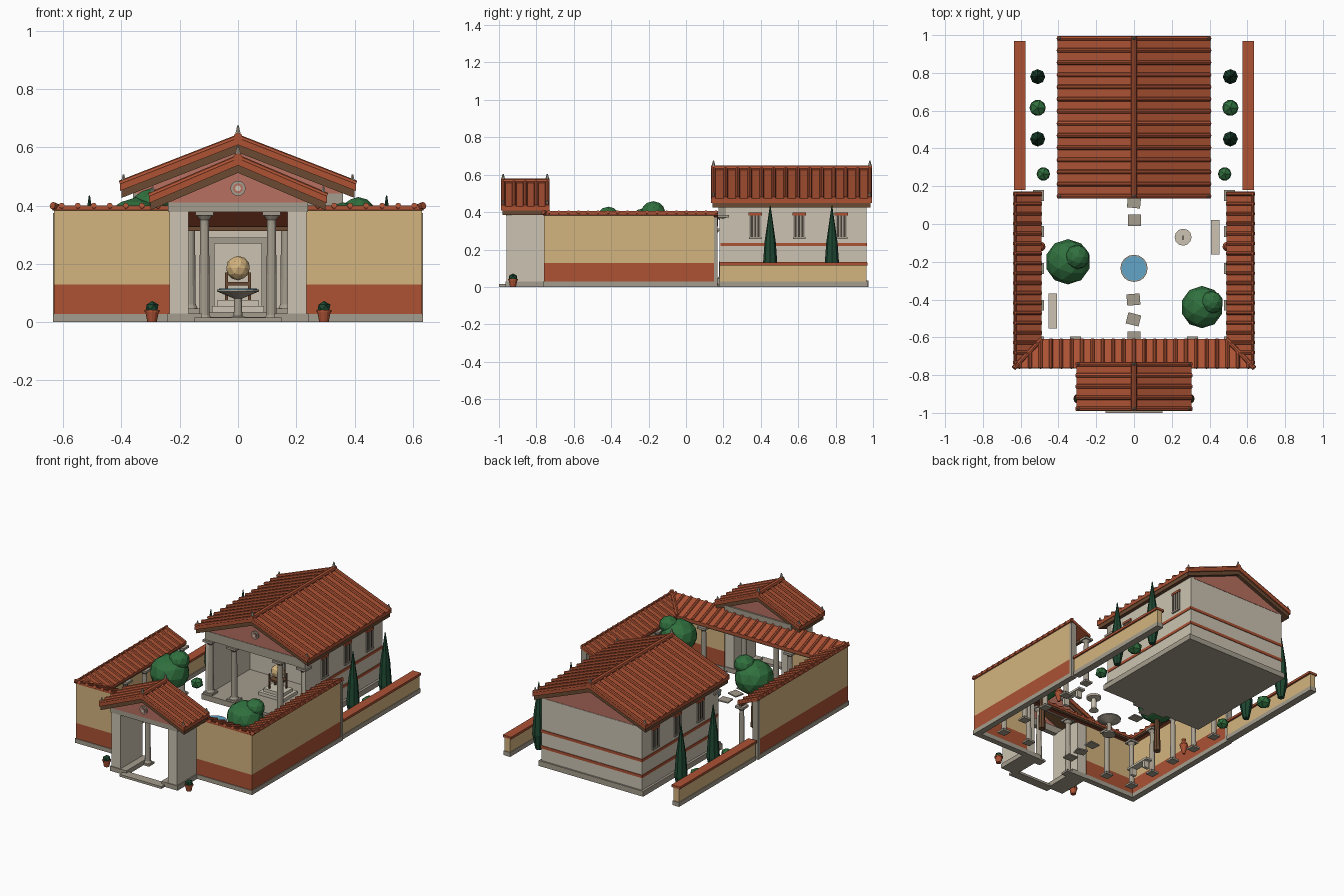
import bpy, bmesh, math
from mathutils import Vector, Matrix

if "Cube" in bpy.data.objects:
    bpy.data.objects.remove(bpy.data.objects["Cube"])


def lin(c):
    return tuple((v / 255 / 12.92) if v < 10 else ((v / 255 + 0.055) / 1.055) ** 2.4 for v in c) + (1,)


MATS = {}
for key, rgb in {"terracotta": (172, 82, 52), "ochre plaster": (212, 180, 126), "pale plaster": (204, 196, 178),
                 "grey stone": (165, 157, 142), "leaf green": (48, 112, 62), "cypress green": (30, 72, 50),
                 "water blue": (98, 165, 198), "brown wood": (106, 74, 50), "pink plaster": (182, 112, 96),
                 "dark opening": (72, 62, 56)}.items():
    MATS[key] = bpy.data.materials.new(key)
    MATS[key].diffuse_color = lin(rgb)


# geometry helpers: each adds a shape to a bmesh
def box(bm, x0, x1, y0, y1, z0, z1, rot=0):
    c = Vector(((x0 + x1) / 2, (y0 + y1) / 2, (z0 + z1) / 2))
    m = Matrix.Translation(c) @ Matrix.Rotation(rot, 4, 'Z') @ Matrix.Diagonal((abs(x1 - x0), y1 - y0, z1 - z0, 1))
    bmesh.ops.create_cube(bm, size=1, matrix=m)


def rod(bm, a, b, r, r2=None, n=8):
    a, b = Vector(a), Vector(b)
    q = (b - a).to_track_quat('Z', 'Y').to_matrix().to_4x4()
    bmesh.ops.create_cone(bm, cap_ends=True, segments=n, radius1=r, radius2=r if r2 is None else r2,
                          depth=(b - a).length, matrix=Matrix.Translation((a + b) / 2) @ q)


def ball(bm, p, r, sz=1, sub=2):
    bmesh.ops.create_icosphere(bm, subdivisions=sub, radius=r,
                               matrix=Matrix.Translation(p) @ Matrix.Diagonal((1, 1, sz, 1)))


def loft(bm, top, offset):
    a = [bm.verts.new(p) for p in top]
    b = [bm.verts.new(Vector(p) + Vector(offset)) for p in top]
    faces = [bm.faces.new(a), bm.faces.new(b[::-1])]
    for i in range(len(a)):
        j = (i + 1) % len(a)
        faces.append(bm.faces.new((a[j], a[i], b[i], b[j])))
    bmesh.ops.recalc_face_normals(bm, faces=faces)


def lathe(bm, x, y, prof, n=12):
    for (r0, z0), (r1, z1) in zip(prof, prof[1:]):
        rod(bm, (x, y, z0), (x, y, z1), r0, r1, n)


def part(name, mat, build):
    bm = bmesh.new()
    build(bm)
    me = bpy.data.meshes.new(name)
    bm.to_mesh(me)
    bm.free()
    me.materials.append(MATS[mat])
    ob = bpy.data.objects.new(name, me)
    bpy.context.collection.objects.link(ob)


def boxes(name, mat, rows, mirror=False):
    def f(bm):
        for r in rows:
            box(bm, *r)
            if mirror:
                box(bm, -r[1], -r[0], *r[2:])
    part(name, mat, f)


def column(bm, x, y, z0, z1, r=0.017):
    box(bm, x - r * 1.6, x + r * 1.6, y - r * 1.6, y + r * 1.6, z0, z0 + 0.012)
    lathe(bm, x, y, [(r * 1.35, z0 + 0.012), (r, z0 + 0.025), (r * 0.85, z1 - 0.03), (r * 1.5, z1 - 0.014)])
    box(bm, x - r * 1.7, x + r * 1.7, y - r * 1.7, y + r * 1.7, z1 - 0.014, z1)


# pitched tile roof with rolls, ridge, gable boards, pediments and finials
def gable_roof(name, w, y0, y1, zr, ze, n, wall_w, wall_y):
    s = (zr - ze) / w

    def chevron(bm, d, t, ya, yb, ww):
        loft(bm, [(-ww, ya, zr - d - s * ww), (0, ya, zr - d), (ww, ya, zr - d - s * ww),
                  (ww, ya, zr - d - t - s * ww), (0, ya, zr - d - t), (-ww, ya, zr - d - t - s * ww)], (0, yb - ya, 0))

    def tiles(bm):
        chevron(bm, 0, 0.022, y0, y1, w)
        for i in range(n):
            y = y0 + 0.012 + (y1 - y0 - 0.024) * i / (n - 1)
            for sx in (-1, 1):
                rod(bm, (0, y, zr + 0.002), (sx * w, y, ze + 0.002), 0.012)
        rod(bm, (0, y0, zr + 0.004), (0, y1, zr + 0.004), 0.016)
    part(name + "_tiles", "terracotta", tiles)
    part(name + "_boards", "brown wood", lambda bm: chevron(bm, 0.022, 0.026, y0 + 0.008, y1 - 0.008, w - 0.005))
    zb = zr - 0.048 - s * wall_w

    def gables(bm):
        for ya, d in ((wall_y[0], 0.02), (wall_y[1], -0.02)):
            loft(bm, [(-wall_w, ya, zb), (0, ya, zr - 0.045), (wall_w, ya, zb)], (0, d, 0))
    part(name + "_pediments", "pink plaster", gables)

    def finials(bm):
        for y in (y0 + 0.012, y1 - 0.012):
            for x, z in ((-w + 0.012, ze), (0, zr + 0.01), (w - 0.012, ze)):
                rod(bm, (x, y, z), (x, y, z + 0.035), 0.012, 0.003, 6)

        # round medallion on the front pediment
        zm = zr - 0.048 - s * wall_w * 0.52
        rod(bm, (0, wall_y[0] - 0.008, zm), (0, wall_y[0], zm), 0.026, n=16)
    part(name + "_finials", "grey stone", finials)
    zm = zr - 0.048 - s * wall_w * 0.52
    part(name + "_medallion_inset", "pink plaster",
         lambda bm: rod(bm, (0, wall_y[0] - 0.010, zm), (0, wall_y[0] - 0.004, zm), 0.017, n=16))
    part(name + "_medallion_boss", "pale plaster",
         lambda bm: rod(bm, (0, wall_y[0] - 0.014, zm), (0, wall_y[0] - 0.004, zm), 0.010, n=12))


# main house
boxes("house_base", "grey stone", [(-0.375, 0.375, 0.16, 0.975, 0, 0.035), (-0.12, 0.12, 0.135, 0.16, 0, 0.018)])
boxes("house_walls", "pale plaster", [(-0.36, -0.335, 0.18, 0.965, 0.035, 0.45), (0.335, 0.36, 0.18, 0.965, 0.035, 0.45),
                                      (-0.335, 0.335, 0.94, 0.965, 0.035, 0.44), (-0.335, 0.335, 0.6, 0.62, 0.035, 0.44)])
boxes("house_entablature", "grey stone", [(-0.36, 0.36, 0.175, 0.215, 0.385, 0.442)])
boxes("house_stripes", "terracotta", [(sx, sx + 0.008, 0.185, 0.969, z, z + 0.018) for sx in (-0.364, 0.356) for z in (0.115, 0.218)]
      + [(-0.364, 0.364, 0.961, 0.969, z, z + 0.018) for z in (0.115, 0.218)])
part("house_columns", "grey stone", lambda bm: [column(bm, x, 0.197, 0.035, 0.385, 0.02) for x in (-0.335, -0.165, 0.165, 0.335)])
gable_roof("house_roof", 0.405, 0.135, 0.995, 0.63, 0.472, 14, 0.36, (0.178, 0.965))
WY = (0.37, 0.605, 0.83)
boxes("window_openings", "dark opening", [(0.358, 0.363, y - 0.028, y + 0.028, 0.265, 0.385) for y in WY], True)
boxes("window_bars", "grey stone", [(0.358, 0.368, y + d - 0.004, y + d + 0.004, 0.265, 0.385) for y in WY for d in (-0.028, -0.009, 0.009, 0.028)]
      + [(0.358, 0.37, y - 0.034, y + 0.034, 0.257, 0.266) for y in WY], True)
boxes("window_lintels", "terracotta", [(0.358, 0.37, y - 0.036, y + 0.036, 0.383, 0.397) for y in WY], True)
boxes("inner_door", "grey stone", [(-0.1, -0.08, 0.59, 0.602, 0.035, 0.28), (0.08, 0.1, 0.59, 0.602, 0.035, 0.28),
                                   (-0.11, 0.11, 0.588, 0.602, 0.27, 0.29)])

# globe on a stand inside the porch
boxes("globe_table", "pale plaster", [(-0.09, 0.09, 0.34, 0.48, 0.035, 0.055), (-0.07, 0.07, 0.36, 0.46, 0.055, 0.075)])
boxes("globe_stand", "brown wood", [(x - 0.005, x + 0.005, y - 0.005, y + 0.005, 0.07, 0.17) for x in (-0.04, 0.04) for y in (0.38, 0.44)]
      + [(-0.045, 0.045, 0.375, 0.445, 0.125, 0.137)])
part("globe", "ochre plaster", lambda bm: ball(bm, (0, 0.41, 0.185), 0.042))

# courtyard walls, in stacked colour bands
for nm, mt, z0, z1, e in (("wall_base", "grey stone", 0, 0.028, 0.004), ("wall_band", "terracotta", 0.028, 0.128, 0),
                          ("wall_upper", "ochre plaster", 0.128, 0.385, 0)):
    boxes(nm, mt, [(0.6 - e, 0.631 + e, -0.76 - e, 0.15, z0, z1), (0.235, 0.6, -0.76 - e, -0.73 + e, z0, z1)], True)
boxes("wall_end_posts", "grey stone", [(0.596, 0.635, 0.15, 0.168, 0, 0.375)], True)

# sloping gallery roof around three sides
XO, XI, YO, YI, ZO, ZI = 0.637, 0.49, -0.763, -0.61, 0.4, 0.338


def gallery(bm):
    dn = (0, 0, -0.016)
    for s in (-1, 1):
        loft(bm, [(s * XO, YO, ZO), (s * XO, 0.172, ZO), (s * XI, 0.172, ZI), (s * XI, YI, ZI)], dn)
        for i in range(18):
            y = YO + 0.03 + i * 0.0525
            t = min(1, (y - YO) / (YI - YO))
            rod(bm, (s * XO, y, ZO), (s * (XO + (XI - XO) * t), y, ZO + (ZI - ZO) * t), 0.010)
        rod(bm, (s * XO, YO, ZO), (s * XI, YI, ZI), 0.013)
        rod(bm, (s * (XO - 0.008), YO, ZO), (s * (XO - 0.008), 0.172, ZO), 0.007)
    loft(bm, [(-XO, YO, ZO), (XO, YO, ZO), (XI, YI, ZI), (-XI, YI, ZI)], dn)
    for i in range(23):
        x = -0.605 + i * 0.055
        t = min(1, (XO - abs(x)) / (XO - XI))
        rod(bm, (x, YO, ZO), (x, YO + (YI - YO) * t, ZO + (ZI - ZO) * t), 0.010)


part("gallery_roof", "terracotta", gallery)
boxes("gallery_beams", "brown wood", [(0.495, 0.515, -0.635, 0.165, 0.312, 0.328)], True)
boxes("gallery_front_beam", "brown wood", [(-0.515, 0.515, -0.635, -0.615, 0.312, 0.328)])
part("gallery_columns", "grey stone", lambda bm: [column(bm, s * x, y, 0, 0.313) for s in (-1, 1) for x, y in (
    (0.505, -0.625), (0.505, -0.43), (0.505, -0.235), (0.505, -0.04), (0.505, 0.15), (0.31, -0.625))])

# entrance gate
boxes("gate_base", "grey stone", [(0.125, 0.242, -0.965, -0.73, 0, 0.03)], True)
boxes("gate_step", "grey stone", [(-0.15, 0.15, -1.0, -0.94, 0, 0.015)])
boxes("gate_piers", "pale plaster", [(0.17, 0.235, -0.96, -0.735, 0.03, 0.385)], True)
boxes("gate_beams", "grey stone", [(-0.24, 0.24, -0.962, -0.93, 0.378, 0.425), (-0.24, 0.24, -0.765, -0.735, 0.378, 0.425)])
part("gate_columns", "grey stone", lambda bm: [column(bm, s * 0.115, -0.76, 0.0, 0.38, 0.018) for s in (-1, 1)])
gable_roof("gate_roof", 0.305, -0.99, -0.73, 0.56, 0.43, 5, 0.24, (-0.964, -0.745))

# low garden walls
boxes("garden_wall_base", "grey stone", [(0.583, 0.629, 0.18, 0.97, 0, 0.028)], True)
boxes("garden_wall", "ochre plaster", [(0.587, 0.625, 0.18, 0.965, 0.028, 0.115)], True)
boxes("garden_wall_coping", "terracotta", [(0.575, 0.635, 0.18, 0.97, 0.115, 0.13)], True)

# planting
part("cypresses", "cypress green", lambda bm: [lathe(bm, s * 0.51, y, [(0.02, 0), (0.04, 0.1), (0.03, 0.24), (0.002, 0.435)], 8)
                                               for s in (-1, 1) for y in (0.45, 0.78)])
part("bushes", "leaf green", lambda bm: [ball(bm, (s * x, y, r * 0.9), r, 0.9, 1) for s in (-1, 1) for x, y, r in (
    (0.51, 0.615, 0.048), (0.48, 0.265, 0.04))])
part("tree_crowns", "leaf green", lambda bm: [ball(bm, p, r, 0.9) for p, r in (
    ((-0.35, -0.2, 0.32), 0.12), ((-0.3, -0.175, 0.4), 0.065), ((0.36, -0.44, 0.31), 0.112), ((0.412, -0.415, 0.375), 0.06))])
part("tree_trunks", "brown wood", lambda bm: [rod(bm, (x, y, 0), (x, y, 0.28), 0.022, 0.014) for x, y in ((-0.35, -0.2), (0.36, -0.44))])
part("pots", "terracotta", lambda bm: [lathe(bm, s * 0.295, -0.925, [(0.016, 0), (0.023, 0.035), (0.026, 0.035), (0.026, 0.042)])
                                       for s in (-1, 1)])
part("pot_plants", "cypress green", lambda bm: [ball(bm, (s * 0.295, -0.925, 0.05), 0.025, 0.9, 1) for s in (-1, 1)])
part("amphorae", "terracotta", lambda bm: [lathe(bm, s * 0.495, -0.12, [(0.008, 0), (0.026, 0.06), (0.01, 0.09), (0.015, 0.1)])
                                           for s in (-1, 1)])

# courtyard furniture
part("fountain", "grey stone", lambda bm: lathe(bm, 0, -0.235, [(0.04, 0), (0.035, 0.015), (0.015, 0.02), (0.013, 0.08), (0.072, 0.105), (0.072, 0.112)], 16))
part("fountain_water", "water blue", lambda bm: rod(bm, (0, -0.235, 0.108), (0, -0.235, 0.115), 0.066, n=16))
part("sundial", "pale plaster", lambda bm: lathe(bm, 0.26, -0.07, [(0.03, 0), (0.018, 0.015), (0.015, 0.08), (0.045, 0.085), (0.045, 0.098)]))
boxes("sundial_pointer", "dark opening", [(0.257, 0.263, -0.085, -0.06, 0.098, 0.115)])
boxes("benches", "pale plaster", [(x - 0.023, x + 0.023, y - 0.092, y + 0.092, 0.045, 0.058) for x, y in ((0.43, -0.07), (-0.43, -0.46))]
      + [(x - 0.018, x + 0.018, y + d - 0.01, y + d + 0.01, 0, 0.045) for x, y in ((0.43, -0.07), (-0.43, -0.46)) for d in (-0.06, 0.06)])
boxes("path_stones", "grey stone", [(-0.035 + dx, 0.035 + dx, y - 0.03, y + 0.03, 0, 0.008, a) for dx, y, a in (
    (0, -0.6, 0), (-0.003, -0.505, -0.25), (-0.003, -0.4, 0.08), (0.003, 0.02, 0), (0, 0.115, -0.1))])

for m in bpy.data.materials:
    if m.users and not m.is_grease_pencil:
        m.use_nodes = True
        m.node_tree.nodes["Principled BSDF"].inputs["Base Color"].default_value = m.diffuse_color
